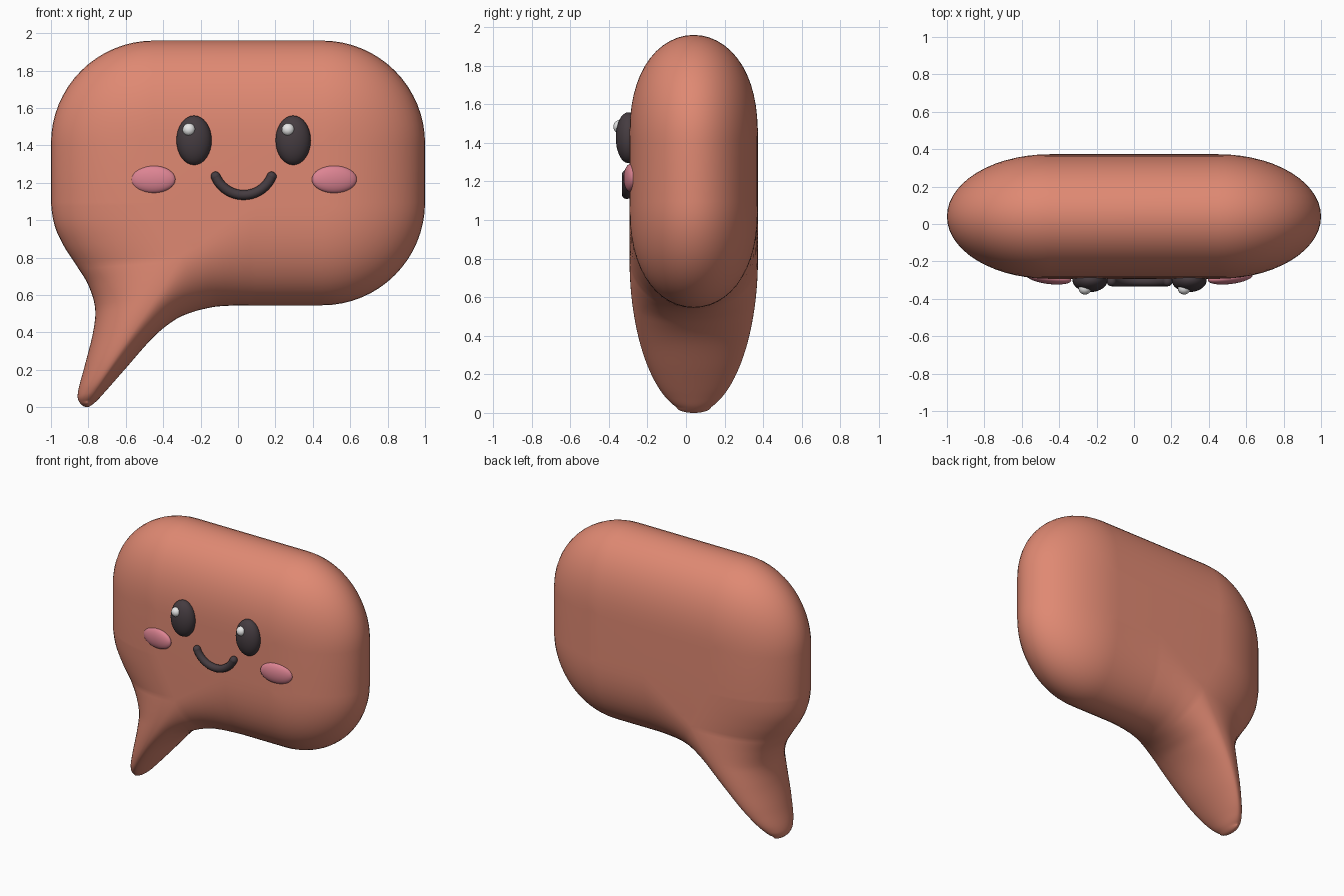
import bpy, bmesh, math
from mathutils import Vector

cube = bpy.data.objects.get("Cube")
if cube:
    bpy.data.objects.remove(cube, do_unlink=True)


def material(name, rgb, rough=0.6):
    m = bpy.data.materials.new(name)
    m.use_nodes = True
    m.diffuse_color = (*rgb, 1)
    bsdf = next(n for n in m.node_tree.nodes if n.type == 'BSDF_PRINCIPLED')
    bsdf.inputs["Base Color"].default_value = (*rgb, 1)
    bsdf.inputs["Roughness"].default_value = rough
    return m


coral = material("coral", (0.74, 0.25, 0.17))
charcoal = material("charcoal", (0.06, 0.045, 0.052))
pink = material("pink", (0.72, 0.23, 0.29))
white = material("white", (0.9, 0.9, 0.9))

# Bubble body: each row runs from the flat front area (or the tail ridge) to the rim
MID_Y, DEPTH = 0.04, 0.333
CX, LOW, HIGH, R = 0.45, 1.095, 1.41, 0.55
RIDGE_TOP, RIDGE_END = Vector((-0.3, 0.8)), Vector((-0.805, 0.03))
LEFT_JOIN, RIGHT_JOIN = Vector((-CX, LOW)), Vector((0.1, LOW))
SQUARE = 0.5   # extra fullness of the top and bottom edges
STEPS, RINGS = 6, 14


def corner_rows(cx, cz, start):
    rows = []
    for i in range(17):
        a = math.radians(start + 90 * i / 16)
        rim = Vector((cx + R * math.cos(a), cz + R * math.sin(a)))
        rows.append((rim, Vector((cx, cz)), DEPTH, 2 + SQUARE * math.sin(a) ** 2))
    return rows


def tail_row(rim, s, join, square):
    if s < 0:
        return rim, RIDGE_TOP.lerp(join, -s), DEPTH, 2 - square * s
    inner = RIDGE_TOP.lerp(RIDGE_END, s)
    drop = 1 - inner.y / RIDGE_TOP.y
    return rim, inner, DEPTH * math.sqrt(1 - drop * drop), 2 - 0.2 * s


def spline(p, q, r, s, t):
    return 0.5 * (2 * q + (r - p) * t + (2 * p - 5 * q + 4 * r - s) * t * t
                  + (3 * q - p - 3 * r + s) * t ** 3)


# Tail rim, x and z, with the position along the ridge (below 0: on the flat area)
tail = [(-1, 1.095, -1), (-.98, .97, -.7), (-.93, .86, -.4), (-.862, .755, 0),
        (-.8, .652, .15), (-.764, .53, .3), (-.775, .4, .58), (-.82, .22, .8),
        (-.855, .085, .93), (-.85, .03, 1), (-.81, 0, 1), (-.765, .025, 1),
        (-.71, .083, .93), (-.6, .208, .8), (-.455, .372, .58), (-.345, .462, .3),
        (-.26, .503, .15), (-.17, .528, 0), (-.08, .541, -.4), (.1, .545, -1)]
pts = [Vector((-1, 1.25))] + [Vector(c[:2]) for c in tail] + [Vector((.3, .545))]
tip = len(tail) // 2

rows = corner_rows(CX, HIGH, 0) + corner_rows(-CX, HIGH, 90)
for i in range(len(tail) - 1):
    join, square = (LEFT_JOIN, 0) if i < tip else (RIGHT_JOIN, SQUARE)
    for k in range(STEPS):
        t = k / STEPS
        s = tail[i][2] * (1 - t) + tail[i + 1][2] * t
        rows.append(tail_row(spline(*pts[i:i + 4], t), s, join, square))
rows.append(tail_row(pts[-2], -1, RIGHT_JOIN, SQUARE))
rows += corner_rows(CX, LOW, 270)

bm = bmesh.new()
grid = []
for rim, inner, depth, power in rows:
    line = []
    for j in range(-RINGS, RINGS + 1):
        u = math.cos(math.pi / 2 * j / RINGS)
        p = inner.lerp(rim, u)
        h = depth * math.sqrt(max(0, 1 - u ** power))
        line.append(bm.verts.new((p.x, MID_Y + math.copysign(h, j), p.y)))
    grid.append(line)
for a, b in zip(grid, grid[1:] + grid[:1]):
    for j in range(2 * RINGS):
        bm.faces.new((a[j], a[j + 1], b[j + 1], b[j]))
bmesh.ops.remove_doubles(bm, verts=bm.verts, dist=1e-5)
bmesh.ops.holes_fill(bm, edges=[e for e in bm.edges if e.is_boundary], sides=0)
bmesh.ops.recalc_face_normals(bm, faces=bm.faces)
for f in bm.faces:
    f.smooth = True
mesh = bpy.data.meshes.new("bubble_body")
bm.to_mesh(mesh)
bm.free()
mesh.materials.append(coral)
bpy.context.collection.objects.link(bpy.data.objects.new("bubble_body", mesh))


def ellipsoid(name, loc, size, mat, turn=0):
    bpy.ops.mesh.primitive_uv_sphere_add(segments=32, ring_count=16, radius=1,
                                         location=loc, rotation=(0, 0, turn))
    ob = bpy.context.object
    ob.name = name
    ob.scale = size
    ob.data.materials.append(mat)
    bpy.ops.object.shade_smooth()


# Eyes, eye highlights, cheeks and mouth ends
FACE_X = 0.03
MOUTH_R, MOUTH_Z, MOUTH_Y, TUBE = 0.1625, 1.297, -0.307, 0.026
SWEEP = math.radians(67)
for side, sx in (("right", -1), ("left", 1)):
    eye_x = FACE_X + sx * 0.265
    ellipsoid(side + "_eye", (eye_x, -0.299, 1.427), (0.094, 0.065, 0.132), charcoal)
    ellipsoid(side + "_eye_highlight", (eye_x - 0.027, -0.345, 1.484),
              (0.034, 0.032, 0.034), white)
    ellipsoid(side + "_cheek", (FACE_X + sx * 0.485, -0.287, 1.218),
              (0.121, 0.034, 0.073), pink, sx * math.radians(7))
    ellipsoid(side + "_mouth_end",
              (FACE_X + sx * MOUTH_R * math.sin(SWEEP), MOUTH_Y,
               MOUTH_Z - MOUTH_R * math.cos(SWEEP)), (TUBE,) * 3, charcoal)

# Mouth: a round tube along an arc
curve = bpy.data.curves.new("mouth", 'CURVE')
curve.dimensions = '3D'
curve.bevel_depth = TUBE
curve.bevel_resolution = 4
path = curve.splines.new('POLY')
path.points.add(24)
for i, point in enumerate(path.points):
    a = SWEEP * (i / 12 - 1)
    point.co = (FACE_X + MOUTH_R * math.sin(a), MOUTH_Y,
                MOUTH_Z - MOUTH_R * math.cos(a), 1)
path.use_smooth = True
curve.materials.append(charcoal)
mouth = bpy.data.objects.new("mouth", curve)
bpy.context.collection.objects.link(mouth)
bpy.ops.object.select_all(action='DESELECT')
mouth.select_set(True)
bpy.context.view_layer.objects.active = mouth
bpy.ops.object.convert(target='MESH')
bpy.ops.object.shade_smooth()
